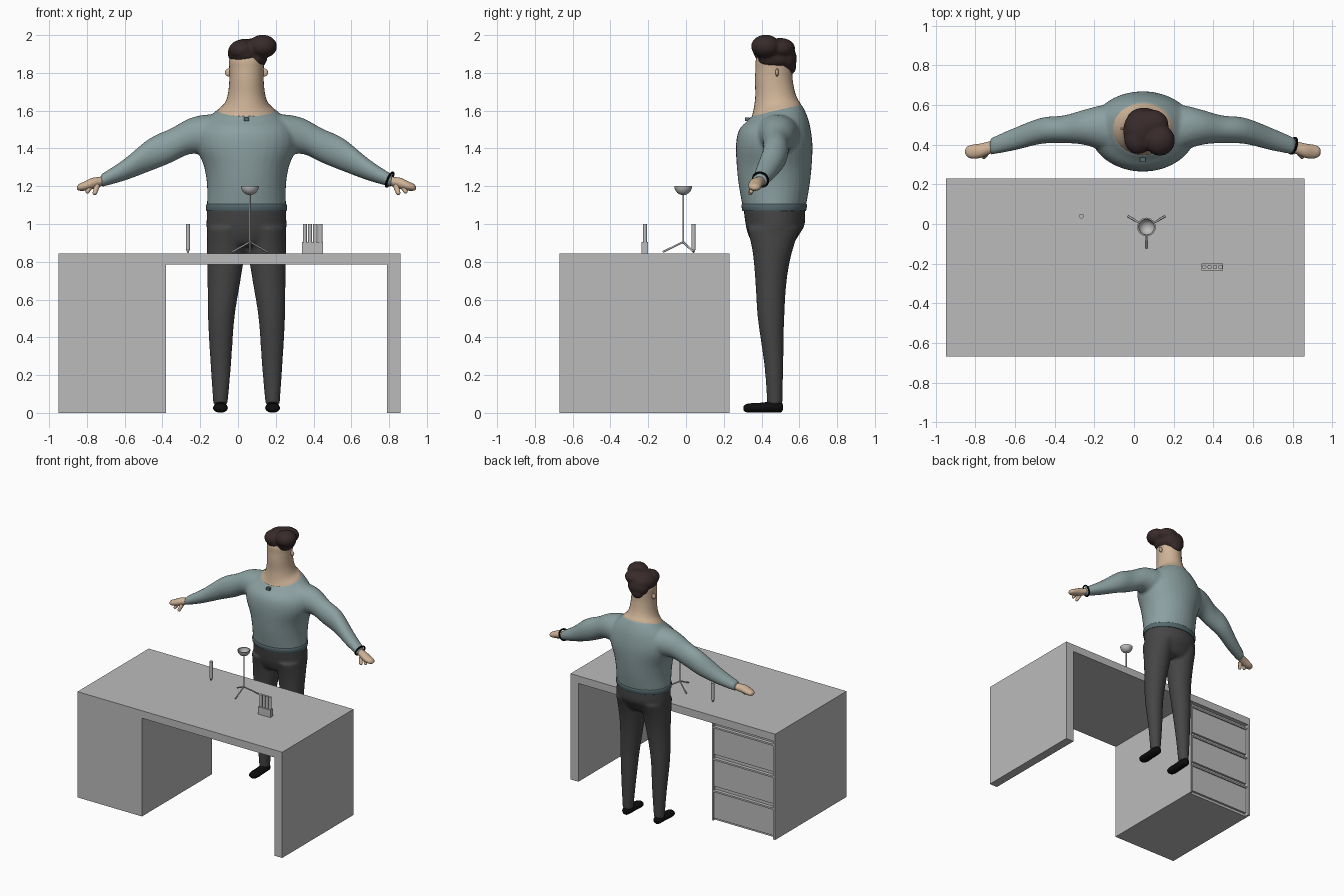
import bpy, bmesh, math
from mathutils import Vector

if "Cube" in bpy.data.objects:
    bpy.data.objects.remove(bpy.data.objects["Cube"])

CX = 0.045  # centre line of the person


def mat(name, rgb):
    m = bpy.data.materials.new(name)
    m.diffuse_color = (*rgb, 1)
    m.use_nodes = True
    m.node_tree.nodes["Principled BSDF"].inputs["Base Color"].default_value = m.diffuse_color
    return m


GREY = mat("desk grey", (0.50, 0.50, 0.50))
SWEATER = mat("sweater blue grey", (0.26, 0.35, 0.355))
BAND = mat("dark teal", (0.09, 0.14, 0.155))
PANTS = mat("charcoal", (0.06, 0.06, 0.06))
SKIN = mat("skin", (0.62, 0.45, 0.31))
HAIR = mat("dark brown", (0.04, 0.023, 0.023))
BLACK = mat("black", (0.004, 0.004, 0.004))


def activate(ob):
    bpy.ops.object.select_all(action='DESELECT')
    ob.select_set(True)
    bpy.context.view_layer.objects.active = ob


def finish(bm, name, material, smooth=True):
    bmesh.ops.recalc_face_normals(bm, faces=bm.faces)
    me = bpy.data.meshes.new(name)
    bm.to_mesh(me)
    bm.free()
    me.materials.append(material)
    ob = bpy.data.objects.new(name, me)
    bpy.context.collection.objects.link(ob)
    if smooth:
        activate(ob)
        bpy.ops.object.shade_smooth_by_angle(angle=math.radians(45))
    return ob


def loft(name, rings, material, n=32, sub=4):
    """Closed skin over elliptical rings (centre, u, v), spline-blended."""
    r = [[Vector(p) for p in ring] for ring in rings]
    dense = []
    for i in range(len(r) - 1):
        a, b, c, d = r[max(i - 1, 0)], r[i], r[i + 1], r[min(i + 2, len(r) - 1)]
        for s in range(sub):
            t = s / sub
            if sub == 1:
                dense.append(b)
                continue
            dense.append([0.5 * (2 * q + (w - p) * t + (2 * p - 5 * q + 4 * w - z) * t ** 2
                          + (3 * q - p - 3 * w + z) * t ** 3) for p, q, w, z in zip(a, b, c, d)])
    dense.append(r[-1])
    bm = bmesh.new()
    loops = [[bm.verts.new(c + u * math.cos(k * math.tau / n) + v * math.sin(k * math.tau / n))
              for k in range(n)] for c, u, v in dense]
    for p, q in zip(loops, loops[1:]):
        for k in range(n):
            bm.faces.new((p[k], p[(k + 1) % n], q[(k + 1) % n], q[k]))
    bm.faces.new(loops[0])
    bm.faces.new(loops[-1])
    return finish(bm, name, material)


def upright(x, rows):   # rows: z, rx, ry, y, tilt
    return [((x, y, z), (rx, 0, 0), (0, ry, ry * t)) for z, rx, ry, y, t in rows]


def sideways(s, rows):  # rows: distance from centre line, y, half depth, z, half height
    return [((CX + s * d, y, z), (0, hy, 0), (0, 0, hz)) for d, y, hy, z, hz in rows]


def box(name, x0, x1, y0, y1, z0, z1, material=GREY):
    bm = bmesh.new()
    bmesh.ops.create_cube(bm, size=1)
    for v in bm.verts:
        v.co = ((x0 + x1) / 2 + v.co.x * (x1 - x0), (y0 + y1) / 2 + v.co.y * (y1 - y0),
                (z0 + z1) / 2 + v.co.z * (z1 - z0))
    return finish(bm, name, material, False)


def ball(name, c, r, material):
    bm = bmesh.new()
    bmesh.ops.create_uvsphere(bm, u_segments=24, v_segments=14, radius=1)
    for v in bm.verts:
        v.co = [c[i] + v.co[i] * r[i] for i in range(3)]
    return finish(bm, name, material)


def rod(name, a, b, r0, r1, material, n=12):
    a, b = Vector(a), Vector(b)
    u = (b - a).orthogonal().normalized()
    v = (b - a).normalized().cross(u)
    return loft(name, [(a, u * r0, v * r0), (b, u * r1, v * r1)], material, n, 1)


def fuse(name, parts, voxel, passes):
    """Blend overlapping parts into one smooth skin."""
    activate(parts[0])
    for p in parts:
        p.select_set(True)
    bpy.ops.object.join()
    ob = bpy.context.object
    ob.name = name
    m = ob.modifiers.new("blend", 'REMESH')
    m.mode, m.voxel_size, m.use_smooth_shade = 'VOXEL', voxel, True
    s = ob.modifiers.new("soften", 'SMOOTH')
    s.factor, s.iterations = 0.5, passes
    for mod in ("blend", "soften"):
        bpy.ops.object.modifier_apply(modifier=mod)
    ob.data.polygons.foreach_set("use_smooth", [True] * len(ob.data.polygons))
    return ob


# Desk: top, side leg, drawer cabinet open to the back
box("desk_top", -0.95, 0.86, -0.67, 0.23, 0.785, 0.845)
box("desk_leg", 0.79, 0.86, -0.67, 0.23, 0, 0.785)
box("cabinet", -0.95, -0.38, -0.67, 0.195, 0, 0.785)
box("cabinet_outer_edge", -0.95, -0.932, 0.195, 0.23, 0, 0.785)
box("cabinet_inner_edge", -0.392, -0.38, 0.195, 0.215, 0, 0.785)
for i in range(3):
    z = 0.02 + i * 0.255
    box(f"drawer_front_{i}", -0.926, -0.398, 0.195, 0.212, z, z + 0.225)
    box(f"drawer_lip_{i}", -0.926, -0.398, 0.195, 0.222, z + 0.212, z + 0.225)

# Desk items: single pen, pen holder, tripod lamp
rod("pen", (-0.265, 0.04, 0.868), (-0.265, 0.04, 1.0), 0.012, 0.012, GREY)
rod("pen_tip", (-0.265, 0.04, 0.847), (-0.265, 0.04, 0.868), 0.003, 0.012, GREY)
box("pen_holder", 0.34, 0.45, -0.235, -0.2, 0.845, 0.905)
for i in range(4):
    x = 0.354 + i * 0.0275
    rod(f"held_pen_{i}", (x, -0.217, 0.89), (x, -0.217, 1.0), 0.0115, 0.0115, GREY)
LX, LY = 0.063, -0.015
rod("lamp_pole", (LX, LY, 0.895), (LX, LY, 1.16), 0.005, 0.005, GREY)
for i in range(3):
    a = math.radians(-90 + 120 * i)
    rod(f"lamp_foot_{i}", (LX, LY, 0.905),
        (LX + 0.108 * math.cos(a), LY + 0.108 * math.sin(a), 0.852), 0.005, 0.005, GREY)
bowl = [(0.047 * math.sin(a), 1.2 - 0.047 * math.cos(a)) for a in (0.12, 0.4, 0.7, 1.0, 1.3, 1.57)]
bowl += [(r * 0.85, 1.2 - (1.2 - z) * 0.85) for r, z in reversed(bowl)]
loft("lamp_bowl", upright(LX, [(z, r, r, LY, 0) for r, z in bowl]), GREY, 24, 1)

# Sweater: torso and both arms blended together
torso = loft("torso", upright(CX, [
    (1.08, .21, .165, .467, 0), (1.2, .209, .187, .467, 0), (1.3, .224, .198, .467, 0),
    (1.4, .262, .203, .467, 0), (1.47, .265, .197, .468, 0), (1.53, .235, .18, .47, .1),
    (1.575, .187, .152, .475, .2), (1.605, .148, .13, .478, .25)]), SWEATER)
arm_rows = [(.10, .47, .13, 1.47, .10), (.20, .485, .115, 1.472, .108), (.30, .488, .088, 1.465, .095),
            (.40, .478, .07, 1.415, .091), (.515, .47, .066, 1.365, .087),
            (.65, .428, .057, 1.285, .057), (.772, .39, .042, 1.228, .034)]
arms = [loft("arm", sideways(s, arm_rows), SWEATER) for s in (-1, 1)]
fuse("sweater", [torso] + arms, 0.01, 8)
loft("sweater_hem", upright(CX, [(1.068, .211, .167, .467, 0), (1.075, .214, .17, .467, 0),
     (1.1, .214, .174, .467, 0), (1.106, .209, .168, .467, 0)]), BAND, 48, 2)
box("collar_button", CX - .014, CX + .014, .312, .335, 1.545, 1.565, BAND)

# Hands and bracelet
hand_rows = [(.74, .395, .03, 1.235, .025), (.775, .385, .032, 1.224, .026), (.82, .37, .036, 1.213, .03),
             (.86, .365, .035, 1.2, .024), (.887, .365, .025, 1.194, .017), (.897, .365, .009, 1.192, .007)]
for s, side in ((-1, "right"), (1, "left")):
    loft(side + "_hand", sideways(s, hand_rows), SKIN, 20)
    for name, a, b, r in (("thumb", (.79, .36, 1.205), (.803, .34, 1.165), .012),
                          ("finger", (.83, .355, 1.195), (.842, .345, 1.172), .011)):
        A, B = [Vector((CX + s * p[0], p[1], p[2])) for p in (a, b)]
        rod(f"{side}_{name}", A, B, r * 1.3, r, SKIN)
        ball(f"{side}_{name}_tip", B, (r, r, r), SKIN)
bpy.ops.mesh.primitive_torus_add(major_radius=0.041, minor_radius=0.006, major_segments=28,
                                 minor_segments=8, location=(0.803, 0.395, 1.235))
bracelet = bpy.context.object
bracelet.name = "bracelet"
bracelet.rotation_euler = Vector((.12, -.035, -.055)).to_track_quat('Z', 'Y').to_euler()
bracelet.data.materials.append(BLACK)

# Trousers: hips and both legs blended together
hips = loft("hips", upright(CX, [(1.085, .209, .163, .467, 0), (1.0, .212, .157, .472, 0),
            (.95, .21, .138, .465, 0), (.9, .203, .11, .46, 0), (.88, .18, .08, .46, 0)]), PANTS)
leg_rows = [(.98, .1, .14, .465, 0), (.85, .1, .104, .457, 0), (.7, .087, .083, .45, 0),
            (.5, .07, .07, .45, 0), (.25, .054, .05, .465, 0), (.045, .038, .04, .47, 0)]
offsets = (.108, .11, .119, .134, .136, .138)
legs = []
for s, side in ((-1, "right"), (1, "left")):
    rings = [((CX + s * d, c[1], c[2]), u, v)
             for d, (c, u, v) in zip(offsets, upright(CX, leg_rows))]
    legs.append(loft("leg", rings, PANTS))
    # Shoes
    x = CX + s * .138
    loft(side + "_shoe", [((x, y, z), (w, 0, 0), (0, 0, h)) for y, z, w, h in (
        (.513, .03, .012, .012), (.503, .03, .029, .027), (.46, .031, .035, .03), (.40, .028, .037, .026),
        (.345, .026, .039, .025), (.315, .025, .03, .02), (.304, .025, .012, .009))], BLACK, 20)
fuse("trousers", [hips] + legs, 0.01, 6)

# Neck and head, ears
loft("neck_and_head", upright(CX, [
    (1.585, .162, .138, .477, .25), (1.607, .146, .128, .478, .25), (1.64, .115, .116, .476, .18),
    (1.69, .098, .105, .472, .08), (1.76, .091, .1, .465, 0), (1.82, .091, .097, .465, 0),
    (1.87, .092, .095, .465, 0), (1.92, .07, .075, .465, 0)]), SKIN)
for s, side in ((-1, "right"), (1, "left")):
    ball(side + "_ear", (CX + s * .094, .482, 1.802), (.02, .009, .021), SKIN)

# Hair: overlapping lobes with a swept quiff
lobes = [((.035, .47, 1.905), (.09, .11, .075)), ((.13, .422, 1.94), (.077, .078, .062)),
         ((.05, .53, 1.875), (.085, .057, .07)), ((.09, .5, 1.93), (.085, .078, .055)),
         ((.045, .553, 1.83), (.05, .03, .038)), ((.02, .43, 1.92), (.07, .078, .055)),
         ((.1, .47, 1.88), (.055, .09, .055))]
fuse("hair", [ball("lobe", c, r, HAIR) for c, r in lobes], 0.008, 6)
